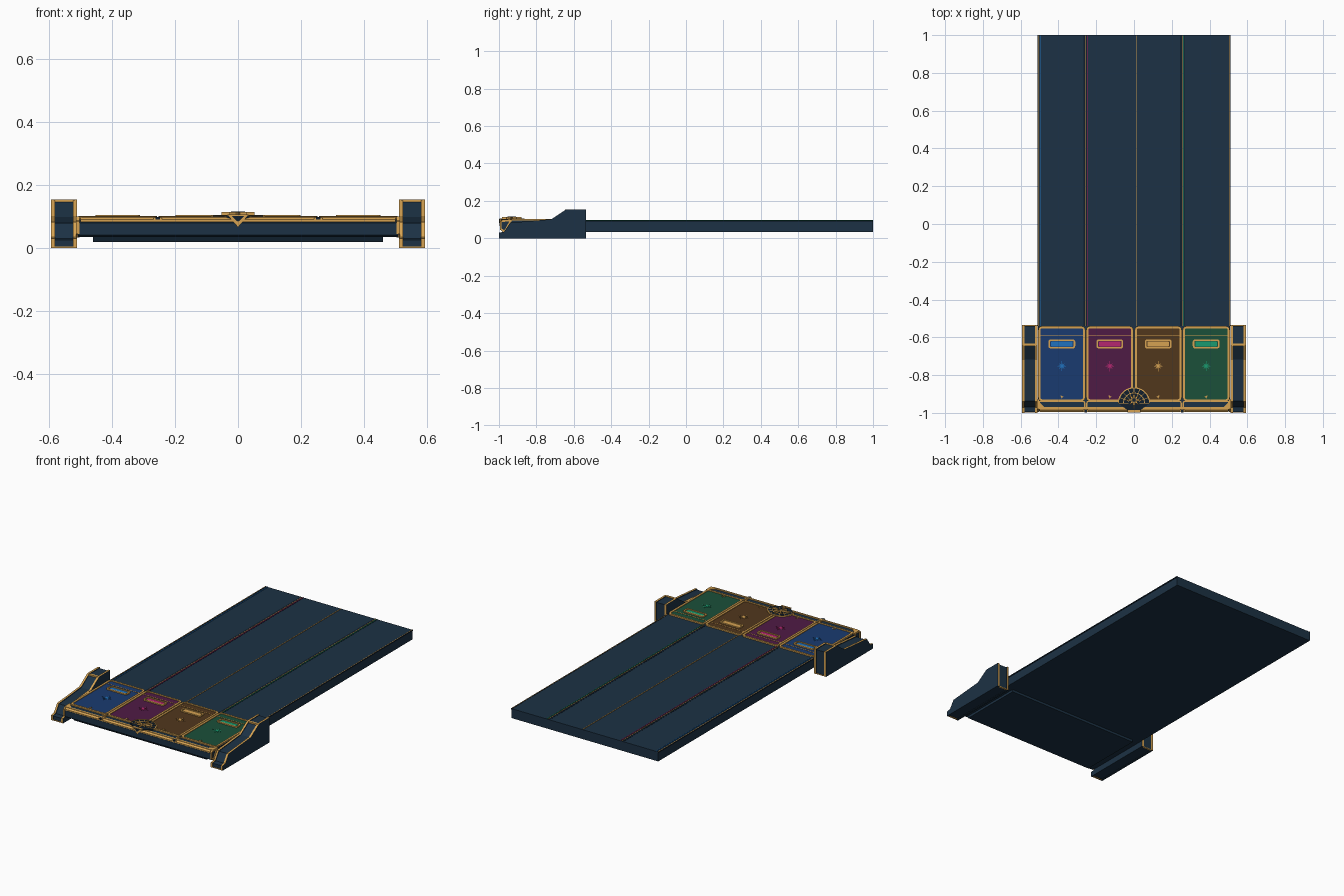
import bpy, bmesh, math

if "Cube" in bpy.data.objects:
    bpy.data.objects.remove(bpy.data.objects["Cube"])

COLOURS = {
    "navy": (0.0115, 0.031, 0.058), "dark navy": (0.005, 0.013, 0.026),
    "gold": (0.67, 0.365, 0.085),
    "blue": (0.010, 0.043, 0.16), "plum": (0.078, 0.011, 0.06),
    "brown": (0.083, 0.038, 0.012), "green": (0.011, 0.08, 0.041),
    "bright blue": (0.014, 0.17, 0.52), "pink": (0.46, 0.02, 0.16),
    "bright green": (0.01, 0.33, 0.16)}
MAT = {}
for n, c in COLOURS.items():
    MAT[n] = bpy.data.materials.new(n)
    MAT[n].diffuse_color = (*c, 1)


def finish(bm, name, *mats):
    bmesh.ops.recalc_face_normals(bm, faces=bm.faces[:])
    me = bpy.data.meshes.new(name)
    bm.to_mesh(me)
    bm.free()
    for m in mats:
        me.materials.append(MAT[m])
    ob = bpy.data.objects.new(name, me)
    bpy.context.collection.objects.link(ob)
    return ob


def prism(name, pts, a, b, mat, axis="z", top=None):
    """Extrude a profile along z (xy points) or x (yz points); top colours upward, front and back faces."""
    put = (lambda p, t: (p[0], p[1], t)) if axis == "z" else (lambda p, t: (t, p[0], p[1]))
    bm = bmesh.new()
    lo = [bm.verts.new(put(p, a)) for p in pts]
    hi = [bm.verts.new(put(p, b)) for p in pts]
    n = len(pts)
    bm.faces.new(lo)
    bm.faces.new(hi)
    for i in range(n):
        bm.faces.new((lo[i], lo[(i + 1) % n], hi[(i + 1) % n], hi[i]))
    bmesh.ops.recalc_face_normals(bm, faces=bm.faces[:])
    if top:
        for f in bm.faces:
            f.material_index = int(abs(f.normal.x) < 0.5 and f.normal.z > -0.5)
    return finish(bm, name, mat, *([top] if top else []))


def box(name, x0, x1, y0, y1, z0, z1, mat):
    return prism(name, [(x0, y0), (x1, y0), (x1, y1), (x0, y1)], z0, z1, mat)


def ring(name, outer, inner, z0, z1, mat):
    bm = bmesh.new()
    loops = [[bm.verts.new((x, y, z)) for x, y in p]
             for p, z in ((outer, z0), (outer, z1), (inner, z1), (inner, z0))]
    n = len(outer)
    for k in range(4):
        a, b = loops[k], loops[(k + 1) % 4]
        for i in range(n):
            bm.faces.new((a[i], a[(i + 1) % n], b[(i + 1) % n], b[i]))
    return finish(bm, name, mat)


def rounded(x0, x1, y0, y1, r):
    pts = []
    for cx, cy, s in ((x1 - r, y1 - r, 0), (x0 + r, y1 - r, 90), (x0 + r, y0 + r, 180), (x1 - r, y0 + r, 270)):
        for k in range(4):
            a = math.radians(s + k * 30)
            pts.append((cx + r * math.cos(a), cy + r * math.sin(a)))
    return pts


def frame(name, x0, x1, y0, y1, w, r, z0, z1, mat):
    ring(name, rounded(x0, x1, y0, y1, r),
         rounded(x0 + w, x1 - w, y0 + w, y1 - w, max(r - w, 0.003)), z0, z1, mat)


def arc(cy, r):
    return [(r * math.cos(math.radians(a)), cy + r * math.sin(math.radians(a))) for a in range(0, 181, 12)]


def star(name, cx, cy, r, z0, z1, mat, waist=0.2):
    pts = []
    for i in range(16):
        q = r * (waist if i % 2 else (1 if i % 4 == 0 else 0.72))
        a = math.pi * i / 8
        pts.append((cx + q * math.cos(a), cy + q * math.sin(a)))
    prism(name, pts, z0, z1, mat)


# Long deck with dark dividers, gold edges and thin coloured lane lines
box("long_deck", -0.508, 0.508, -0.56, 1, 0.035, 0.094, "navy")
for x in (-0.255, 0.255):
    box("lane_groove", x - 0.012, x + 0.012, -0.54, 0.999, 0.093, 0.095, "dark navy")
    box("lane_divider_line", x - 0.0015, x + 0.0015, -0.54, 0.999, 0.094, 0.0965, "gold")
accents = ["bright blue", "pink", "gold", "bright green"]
for x, m in zip((-0.493, -0.247, 0.015, 0.263), accents):
    box("lane_line", x - 0.0015, x + 0.0015, -0.54, 0.999, 0.093, 0.0975, m)
for s in (-1, 1):
    a, b = sorted((s * 0.503, s * 0.511))
    box("deck_edge_trim", a, b, -0.54, 1, 0.088, 0.095, "dark navy")
    a, b = sorted((s * 0.5055, s * 0.5085))
    box("deck_edge_line", a, b, -0.54, 1, 0.094, 0.096, "gold")

# Console body with chamfered front
profile = [(-0.98, 0.035), (-0.99, 0.042), (-0.99, 0.08), (-0.975, 0.094),
           (-0.54, 0.094), (-0.54, 0.035)]
prism("console_body", profile, -0.508, 0.508, "navy", "x")
prism("console_underplate", [(-0.975, 0.036), (-0.965, 0.02), (-0.56, 0.02), (-0.56, 0.036)],
      -0.46, 0.46, "navy", "x")
prism("front_gold_band", [(-0.994, 0.083), (-0.994, 0.09), (-0.982, 0.099), (-0.97, 0.099),
                          (-0.97, 0.085)], -0.5, 0.5, "gold", "x")
for s in (-1, 1):
    a, b = sorted((s * 0.504, s * 0.514))
    for part in ([(-0.994, 0.045), (-0.994, 0.088), (-0.986, 0.088), (-0.986, 0.045)],
                 [(-0.995, 0.085), (-0.98, 0.1), (-0.93, 0.1), (-0.93, 0.09), (-0.98, 0.088)],
                 [(-0.994, 0.05), (-0.975, 0.033), (-0.968, 0.038), (-0.986, 0.054)],
                 [(-0.975, 0.035), (-0.968, 0.035), (-0.935, 0.09), (-0.945, 0.09)]):
        prism("console_end_frame", part, a, b, "gold", "x")
    x = s * 0.255
    box("band_stud", x - 0.014, x + 0.014, -0.996, -0.98, 0.089, 0.097, "gold")
    box("band_stud_core", x - 0.007, x + 0.007, -0.998, -0.98, 0.091, 0.099, "dark navy")

# Four coloured panels, each with frame, slot and small star
lanes = [(-0.507, -0.257, "blue", "bright blue"), (-0.253, -0.003, "plum", "pink"),
         (0.003, 0.253, "brown", "gold"), (0.257, 0.507, "green", "bright green")]
for x0, x1, base, accent in lanes:
    c = (x0 + x1) / 2
    prism("panel", rounded(x0 + 0.006, x1 - 0.006, -0.936, -0.546, 0.018), 0.09, 0.098, base)
    frame("panel_frame", x0, x1, -0.94, -0.54, 0.012, 0.022, 0.09, 0.102, "gold")
    box("panel_cross_line", x0 + 0.012, x1 - 0.012, -0.5935, -0.5895, 0.097, 0.0995, "gold")
    prism("slot_fill", rounded(c - 0.057, c + 0.057, -0.648, -0.622, 0.004), 0.097, 0.102, accent)
    frame("slot_frame", c - 0.071, c + 0.071, -0.659, -0.611, 0.009, 0.012, 0.097, 0.105, "gold")
    star("panel_star", c, -0.752, 0.031, 0.097, 0.1, accent, 0.24)
    star("panel_small_mark", c, -0.915, 0.013, 0.097, 0.1, "gold")
    # Front strip below the panel
    box("front_strip", x0 + 0.01, x1 - 0.01, -0.975, -0.945, 0.09, 0.0965, "navy")
    frame("front_strip_frame", x0, x1, -0.984, -0.936, 0.007, 0.012, 0.09, 0.1, "gold")
for s in (-1, 1):
    prism("corner_wedge", [(s * 0.505, -0.98), (s * 0.465, -0.98), (s * 0.5, -0.945)], 0.095, 0.1, "gold")

# Centre fan emblem: dark plate, gold arcs, rays and raised star
cy = -0.95
prism("fan_plate", arc(cy, 0.082) + [(-0.035, cy - 0.035), (0, cy - 0.046), (0.035, cy - 0.035)],
      0.09, 0.1035, "dark navy")
for r, w in ((0.086, 0.006), (0.058, 0.004)):
    prism("fan_arc", arc(cy, r) + arc(cy, r - w)[::-1], 0.095, 0.1055, "gold")
for k in range(9):
    a = math.pi * k / 8
    dx, dy = math.cos(a), math.sin(a)
    h = 0.0015
    p = [(q * dx - t * dy, cy + q * dy + t * dx)
         for q, t in ((0.03, h), (0.03, -h), (0.082, -h), (0.082, h))]
    prism("fan_ray", p, 0.1, 0.105, "gold")
star("fan_star", 0, -0.932, 0.052, 0.103, 0.114, "gold", 0.3)
star("fan_star_core", 0, -0.932, 0.022, 0.113, 0.1155, "dark navy", 0.3)


# Pointed badge on the front face
def badge(name, w, z0, z1, y, mat):
    bm = bmesh.new()
    f = [bm.verts.new(p) for p in ((-w, y, z1), (0, y, z0), (w, y, z1))]
    b = [bm.verts.new((v.co.x, -0.985, v.co.z)) for v in f]
    bm.faces.new(f)
    bm.faces.new(b)
    for i in range(3):
        bm.faces.new((f[i], f[(i + 1) % 3], b[(i + 1) % 3], b[i]))
    finish(bm, name, mat)


badge("front_badge", 0.034, 0.066, 0.106, -0.997, "gold")
badge("front_badge_inset", 0.02, 0.083, 0.102, -0.999, "dark navy")

# Side brackets: gold-topped rails around a recessed navy centre
rail = [(-1, 0), (-1, 0.03), (-0.972, 0.035), (-0.94, 0.083), (-0.72, 0.102),
        (-0.64, 0.155), (-0.535, 0.155), (-0.535, 0)]
core = [(-0.995, 0.003), (-0.995, 0.026), (-0.968, 0.031), (-0.936, 0.079), (-0.718, 0.098),
        (-0.638, 0.151), (-0.539, 0.151), (-0.539, 0.003)]
for s in (-1, 1):
    for x0, x1 in ((0.511, 0.524), (0.581, 0.594)):
        a, b = sorted((s * x0, s * x1))
        prism("bracket_rail", rail, a, b, "navy", "x", top="gold")
    a, b = sorted((s * 0.52, s * 0.585))
    prism("bracket_core", core, a, b, "navy", "x")
    # Gold bars at the top bend and along the foot
    for y0, y1, z0, z1 in ((-0.646, -0.632, 0.145, 0.1545),
                           (-0.999, -0.99, 0.0, 0.005), (-0.545, -0.536, 0.0, 0.005)):
        box("bracket_cross_bar", a, b, y0, y1, z0, z1, "gold")

for m in bpy.data.materials:
    if m.users and not m.is_grease_pencil:
        m.use_nodes = True
        m.node_tree.nodes["Principled BSDF"].inputs["Base Color"].default_value = m.diffuse_color
